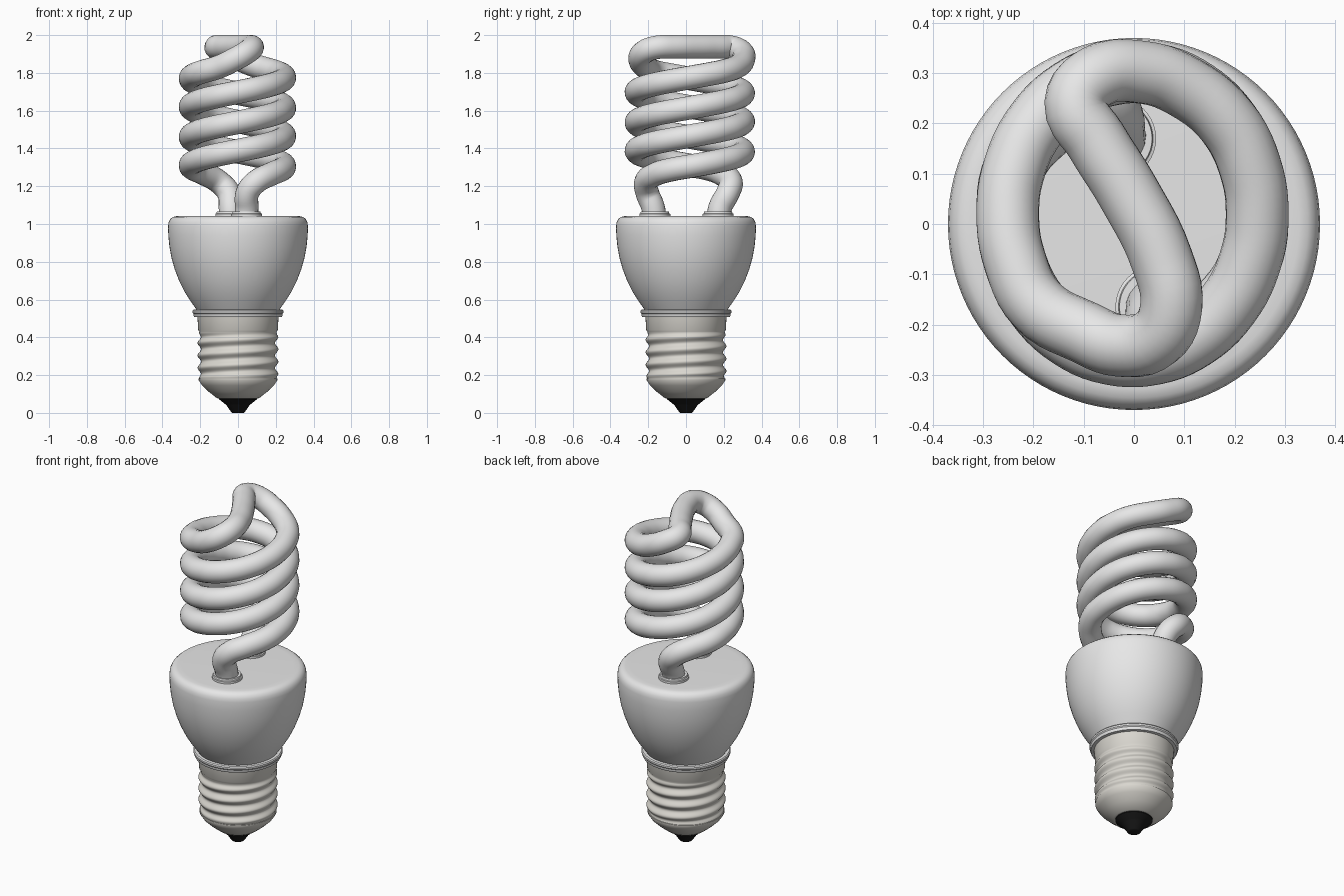
import bpy, bmesh, math
from math import sin, cos, pi, radians

if "Cube" in bpy.data.objects:
    bpy.data.objects.remove(bpy.data.objects["Cube"])


def material(name, rgb):
    m = bpy.data.materials.new(name)
    m.diffuse_color = (*rgb, 1)
    m.use_nodes = True
    m.node_tree.nodes["Principled BSDF"].inputs["Base Color"].default_value = m.diffuse_color
    return m


WHITE = material("white plastic", (0.8, 0.8, 0.8))
GLASS = material("white glass", (0.8, 0.8, 0.8))
METAL = material("warm metal", (0.7, 0.68, 0.63))
BLACK = material("black contact", (0.01, 0.01, 0.01))


def lathe(name, profile, mat, center=(0, 0), segs=64, offset=None, angle=35):
    """Revolve (radius, z) points; offset(z, angle) adds to the radius."""
    bm = bmesh.new()
    rings = []
    for r, z in profile:
        ring = []
        for i in range(segs):
            a = 2 * pi * i / segs
            rr = r + (offset(z, a) if offset else 0)
            ring.append(bm.verts.new((center[0] + rr * cos(a), center[1] + rr * sin(a), z)))
        rings.append(ring)
    for lo, hi in zip(rings, rings[1:]):
        for i in range(segs):
            j = (i + 1) % segs
            bm.faces.new((lo[i], lo[j], hi[j], hi[i]))
    bm.faces.new(rings[0][::-1])
    bm.faces.new(rings[-1])
    bmesh.ops.recalc_face_normals(bm, faces=bm.faces)
    me = bpy.data.meshes.new(name)
    bm.to_mesh(me)
    bm.free()
    ob = bpy.data.objects.new(name, me)
    bpy.context.collection.objects.link(ob)
    me.materials.append(mat)
    smooth(ob, angle)
    return ob


def smooth(ob, angle):
    bpy.ops.object.select_all(action='DESELECT')
    ob.select_set(True)
    bpy.context.view_layer.objects.active = ob
    bpy.ops.object.shade_smooth_by_angle(angle=radians(angle))


# Black tip contact
lathe("tip_contact", [(0.03, 0), (0.036, 0.004), (0.062, 0.042), (0.07, 0.048),
                      (0.1, 0.072), (0.102, 0.08)], BLACK)

# Tapered bottom of the screw cap
lathe("cap_cone", [(0.1, 0.076), (0.112, 0.078), (0.155, 0.112), (0.19, 0.145),
                   (0.208, 0.172), (0.208, 0.182), (0.19, 0.184)], METAL)

# Threaded screw cap: radius follows a right-handed helical wave
PITCH = 0.066


def thread(z, a):
    fade = max(0, min(1, (z - 0.18) / 0.025, (0.43 - z) / 0.03))
    return 0.009 * fade * cos(2 * pi * (z - 0.205) / PITCH - a)


lathe("screw_thread", [(0.205, 0.18 + 0.25 * i / 50) for i in range(51)] +
      [(0.211, 0.44), (0.214, 0.5), (0.218, 0.515)], METAL, offset=thread, angle=60)

# Collar ring between cap and housing
lathe("collar_ring", [(0.21, 0.506), (0.232, 0.508), (0.236, 0.515), (0.236, 0.524),
                      (0.241, 0.53), (0.241, 0.54), (0.236, 0.546), (0.21, 0.547)], WHITE)

# Bowl shaped housing
lathe("housing", [(0.215, 0.54), (0.222, 0.55), (0.255, 0.597), (0.285, 0.645), (0.312, 0.7),
                  (0.335, 0.76), (0.352, 0.82), (0.363, 0.88), (0.369, 0.94), (0.37, 0.99),
                  (0.367, 1.01), (0.359, 1.026), (0.346, 1.037), (0.328, 1.041), (0.3, 1.042)],
      WHITE, segs=96)

# Sockets where the tube enters the housing
LEGS = [(0.045, -0.165), (-0.038, 0.17)]
for side, c in zip(("front", "back"), LEGS):
    lathe(side + "_socket", [(0.082, 1.035), (0.082, 1.054), (0.076, 1.056),
                             (0.074, 1.066), (0.05, 1.067)], WHITE, center=c, segs=40)


# Spiral glass tube: two interleaved helices joined by a bridge on top
def helix(start, stop, z0):
    pts = []
    for d in range(start, stop + 1, 20):
        a = radians(d)
        pts.append((-0.003 + 0.248 * cos(a), 0.02 + 0.282 * sin(a),
                    z0 + 0.31 * (d - start) / 360))
    return pts


front = [(0.045, -0.165, 1.03), (0.046, -0.175, 1.09), (0.05, -0.205, 1.165),
         (0.095, -0.212, 1.222), (0.17, -0.165, 1.262)]
front += helix(-20, 580, 1.288)
front += [(-0.1, -0.215, 1.832), (-0.025, -0.242, 1.868), (0.045, -0.225, 1.908),
          (0.074, -0.165, 1.933)]
back = [(-0.038, 0.17, 1.03), (-0.04, 0.182, 1.09), (-0.05, 0.222, 1.165),
        (-0.1, 0.238, 1.222), (-0.175, 0.19, 1.265)]
back += helix(160, 760, 1.293)
back += [(0.1, 0.273, 1.835), (0.015, 0.302, 1.868), (-0.075, 0.293, 1.912),
         (-0.116, 0.24, 1.935)]
bridge = [(0.055, -0.07, 1.938), (-0.01, 0.06, 1.938), (-0.075, 0.165, 1.938)]
path = front + bridge + back[::-1]

cu = bpy.data.curves.new("spiral_tube", 'CURVE')
cu.dimensions = '3D'
cu.bevel_depth = 0.0625
cu.bevel_resolution = 8
cu.resolution_u = 5
sp = cu.splines.new('BEZIER')
sp.bezier_points.add(len(path) - 1)
for bp, p in zip(sp.bezier_points, path):
    bp.co = p
    bp.handle_left_type = bp.handle_right_type = 'AUTO'
tube = bpy.data.objects.new("spiral_tube", cu)
bpy.context.collection.objects.link(tube)
cu.materials.append(GLASS)
bpy.ops.object.select_all(action='DESELECT')
tube.select_set(True)
bpy.context.view_layer.objects.active = tube
bpy.ops.object.convert(target='MESH')
smooth(bpy.context.view_layer.objects.active, 60)
